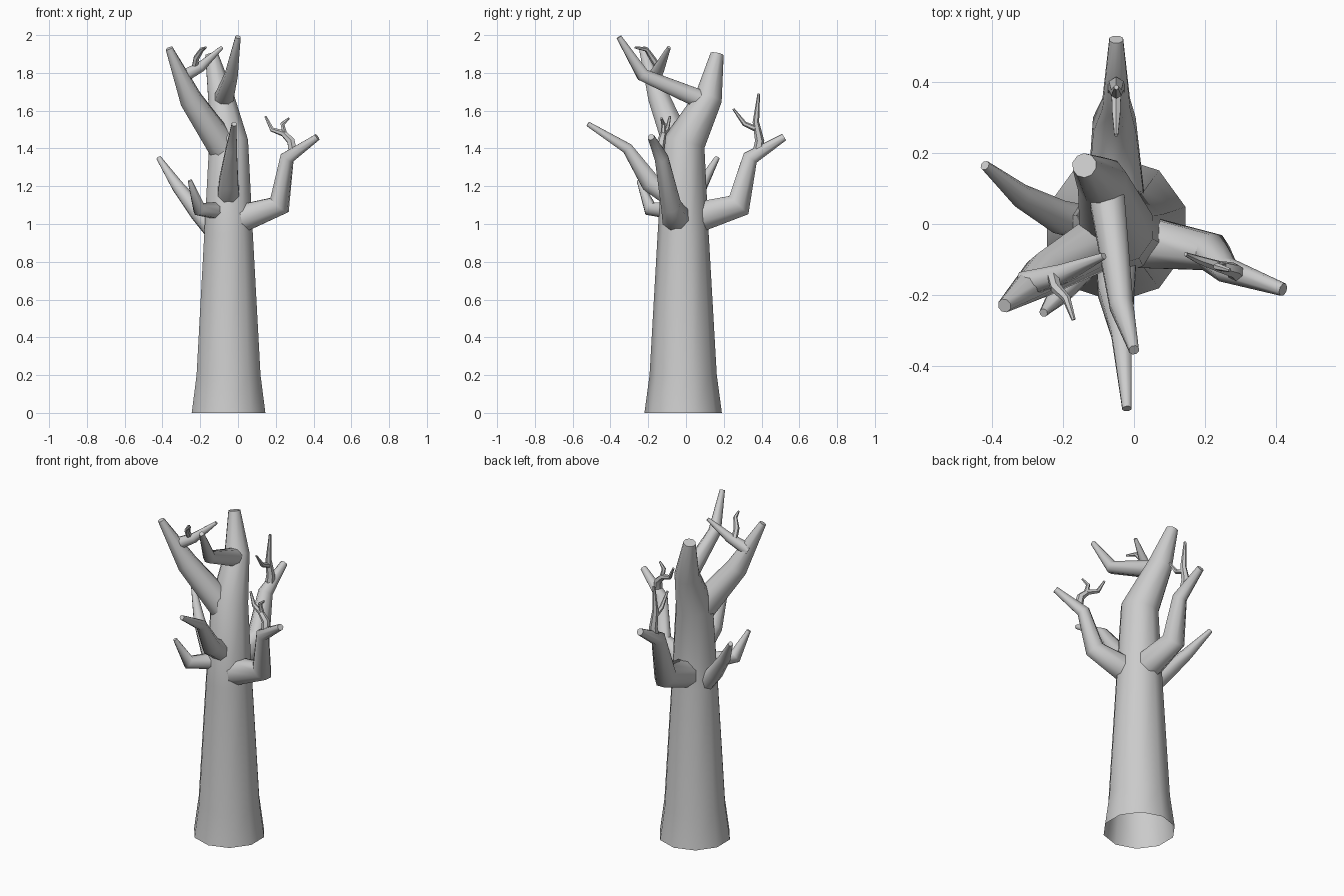
import bpy
import bmesh
import math
from mathutils import Vector

cube = bpy.data.objects.get("Cube")
if cube:
    bpy.data.objects.remove(cube, do_unlink=True)

# Single pale bark colour
bark = bpy.data.materials.new("pale_bark")
bark.use_nodes = True
colour = (0.6, 0.6, 0.6, 1)
bark.diffuse_color = colour
bark.node_tree.nodes["Principled BSDF"].inputs["Base Color"].default_value = colour


def limb(name, *points, sides=8, open_base=False):
    """Tapered tube through (x, y, z, radius) points, mitred at the bends."""
    centres = [Vector(p[:3]) for p in points]
    steps = [(b - a).normalized() for a, b in zip(centres, centres[1:])]
    bm = bmesh.new()
    rings = []
    side = None
    for i, centre in enumerate(centres):
        before = steps[max(i - 1, 0)]
        after = steps[min(i, len(steps) - 1)]
        tangent = (before + after).normalized()
        # Carry the cross-section frame along the path without twisting
        if side is None:
            side = Vector((1, 0, 0)) if abs(tangent.x) < 0.8 else Vector((0, 1, 0))
        side = (side - tangent * side.dot(tangent)).normalized()
        up = tangent.cross(side)
        bend = after - before
        stretch = 1 / max(tangent.dot(after), 0.7) - 1
        fold = bend.normalized() if bend.length > 0.01 else Vector()
        ring = []
        for k in range(sides):
            angle = math.tau * (k + 0.5) / sides
            offset = (side * math.cos(angle) + up * math.sin(angle)) * points[i][3]
            offset += fold * offset.dot(fold) * stretch
            ring.append(bm.verts.new(centre + offset))
        rings.append(ring)
    for low, high in zip(rings, rings[1:]):
        for k in range(sides):
            n = (k + 1) % sides
            bm.faces.new((low[k], low[n], high[n], high[k]))
    bm.faces.new(rings[-1])
    if not open_base:
        bm.faces.new(rings[0][::-1])
    mesh = bpy.data.meshes.new(name)
    bm.to_mesh(mesh)
    bm.free()
    mesh.materials.append(bark)
    obj = bpy.data.objects.new(name, mesh)
    bpy.context.collection.objects.link(obj)
    bpy.ops.object.select_all(action="DESELECT")
    obj.select_set(True)
    bpy.context.view_layer.objects.active = obj
    bpy.ops.object.shade_smooth_by_angle(angle=math.radians(50))
    return obj


# Trunk, leaning back at the top, open underneath
limb("trunk", (-.05, -.015, 0, .205), (-.05, -.015, .2, .178),
     (-.05, -.015, .95, .135), (-.05, -.01, 1.43, .108),
     (-.09, .12, 1.67, .072), (-.14, .165, 1.9, .035),
     sides=10, open_base=True)

# Left branch and its forked twig
limb("left_branch", (.02, -.05, 1.03, .08), (.22, -.08, 1.1, .055),
     (.26, -.13, 1.35, .037), (.42, -.185, 1.46, .019))
limb("left_twig", (.29, -.14, 1.38, .025), (.28, -.13, 1.44, .022),
     (.24, -.12, 1.48, .017), (.18, -.1, 1.5, .012), (.145, -.085, 1.57, .006), sides=6)
limb("left_twig_fork", (.25, -.12, 1.47, .014), (.235, -.12, 1.53, .011),
     (.27, -.13, 1.56, .006), sides=6)

# Back branch and its forked twig
limb("back_branch", (-.05, .04, 1.03, .09), (-.055, .28, 1.1, .065),
     (-.05, .34, 1.35, .042), (-.05, .52, 1.46, .021))
limb("back_twig", (-.05, .38, 1.38, .028), (-.05, .39, 1.44, .024),
     (-.05, .37, 1.54, .017), (-.05, .385, 1.69, .007), sides=6)
limb("back_twig_fork", (-.05, .38, 1.5, .016), (-.05, .31, 1.53, .013),
     (-.05, .25, 1.61, .006), sides=6)

# Low branches on the front and right
limb("front_branch", (-.05, -.05, 1.13, .065), (-.05, -.19, 1.22, .055),
     (-.035, -.31, 1.4, .031), (-.02, -.52, 1.53, .014))
limb("right_branch", (-.12, 0, .95, .05), (-.21, .02, 1.06, .048),
     (-.32, .08, 1.2, .034), (-.42, .165, 1.35, .014))
limb("right_front_branch", (-.09, -.06, 1.07, .05), (-.205, -.19, 1.08, .035),
     (-.255, -.25, 1.23, .012))

# Large upper right branch with its twigs
limb("upper_right_branch", (-.06, -.03, 1.38, .085), (-.25, -.14, 1.66, .062),
     (-.365, -.23, 1.93, .02))
limb("upper_twig", (-.31, -.17, 1.77, .038), (-.2, -.14, 1.83, .029),
     (-.085, -.09, 1.935, .01))
limb("upper_twig_fork", (-.23, -.14, 1.82, .018), (-.22, -.18, 1.88, .016),
     (-.19, -.21, 1.925, .012), (-.17, -.27, 1.935, .006), sides=6)

# Upper branch reaching forward
limb("upper_front_branch", (-.08, .1, 1.65, .055), (-.035, -.23, 1.79, .036),
     (0, -.355, 1.99, .015))
